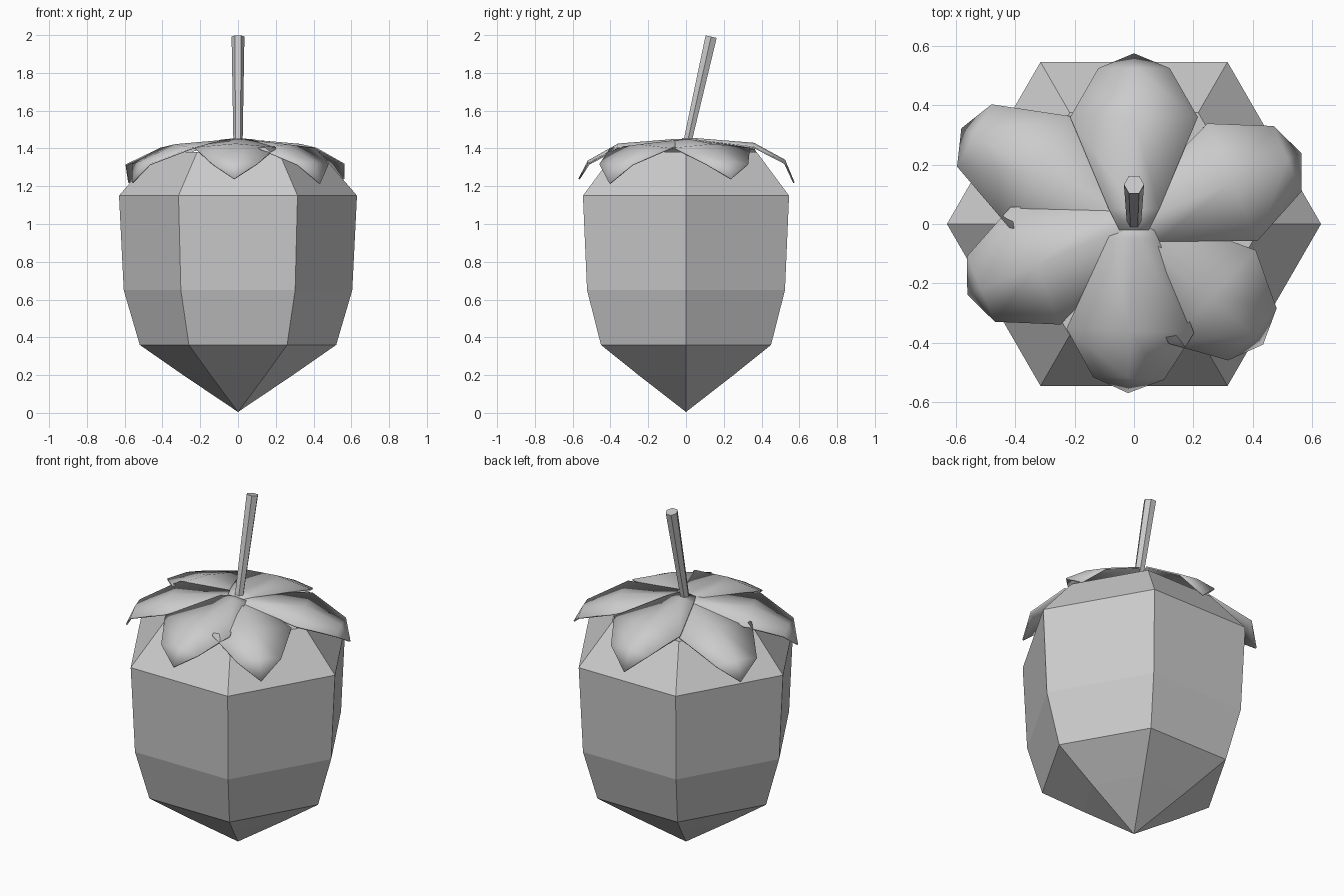
import bpy, bmesh
from math import cos, sin, radians, tau
from mathutils import Vector

cube = bpy.data.objects.get("Cube")
if cube:
    bpy.data.objects.remove(cube)

grey = bpy.data.materials.new("plain grey")
grey.use_nodes = True
colour = (0.6, 0.6, 0.6, 1)
grey.diffuse_color = colour
grey.node_tree.nodes["Principled BSDF"].inputs["Base Color"].default_value = colour


def finish(name, bm):
    bmesh.ops.recalc_face_normals(bm, faces=bm.faces)
    mesh = bpy.data.meshes.new(name)
    bm.to_mesh(mesh)
    bm.free()
    mesh.materials.append(grey)
    obj = bpy.data.objects.new(name, mesh)
    bpy.context.collection.objects.link(obj)
    return obj


def hex_loft(name, rings, cap_bottom):
    """Six-sided solid through rings of (centre, radius, slope of ring in y)."""
    bm = bmesh.new()
    loops = []
    for centre, radius, slope in rings:
        loop = []
        for i in range(6):
            a = tau * i / 6
            x, y = radius * cos(a), radius * sin(a)
            loop.append(bm.verts.new(Vector(centre) + Vector((x, y, -slope * y))))
        loops.append(loop)
    for low, high in zip(loops, loops[1:]):
        for i in range(6):
            j = (i + 1) % 6
            bm.faces.new((low[i], low[j], high[j], high[i]))
    bm.faces.new(loops[-1])
    if cap_bottom:
        bm.faces.new(loops[0][::-1])
    bmesh.ops.remove_doubles(bm, verts=bm.verts, dist=0.0001)
    return finish(name, bm)


# Body: hexagonal, pointed at the bottom
profile = [(0, 0.005), (0.29, 0.2), (0.52, 0.36), (0.605, 0.65), (0.63, 1.15), (0.433, 1.38)]
hex_loft("fruit_body", [((0, 0, z), r, 0) for r, z in profile], False)

# Stem: slim, widening and leaning to the back
hex_loft("stem", [((0, 0, 1.40), 0.024, 0.2), ((0, 0.133, 1.992), 0.034, 0.22)], True)


# Leaves: drooping blades with a raised middle rib
def leaf(name, angle, reach, tip_z, lift):
    rows = [  # distance, half width, rib height, edge height
        (-0.02, 0.05, 1.445, 1.44),
        (0.05, 0.085, 1.445, 1.438),
        (0.36, 0.215, 1.42, 1.40),
        (reach - 0.05, 0.12, 1.33, 1.315),
    ]
    bm = bmesh.new()
    grid = []
    for d, w, rib, edge in rows:
        grid.append([bm.verts.new((d, s * w, (rib if s == 0 else edge) + lift))
                     for s in (-1, 0, 1)])
    tip = bm.verts.new((reach, 0, tip_z))
    for a, b in zip(grid, grid[1:]):
        for i in (0, 1):
            bm.faces.new((a[i], b[i], b[i + 1], a[i + 1]))
    for i in (0, 1):
        bm.faces.new((grid[-1][i], tip, grid[-1][i + 1]))
    obj = finish(name, bm)
    if obj.data.polygons[0].normal.z < 0:
        obj.data.flip_normals()
    obj.rotation_euler.z = radians(angle)
    solid = obj.modifiers.new("thickness", "SOLIDIFY")
    solid.thickness = 0.008
    bpy.ops.object.select_all(action="DESELECT")
    obj.select_set(True)
    bpy.context.view_layer.objects.active = obj
    bpy.ops.object.shade_smooth_by_angle(angle=radians(50))


for name, angle, reach, tip_z, lift in [
    ("leaf_front", -92, 0.57, 1.24, 0.006),
    ("leaf_front_right", -157, 0.61, 1.22, 0.003),
    ("leaf_back_right", 151, 0.665, 1.22, 0.0),
    ("leaf_back", 90, 0.575, 1.22, 0.01),
    ("leaf_back_left", 23, 0.612, 1.24, 0.004),
    ("leaf_front_left", -43, 0.595, 1.215, 0.002),
]:
    leaf(name, angle, reach, tip_z, lift)
